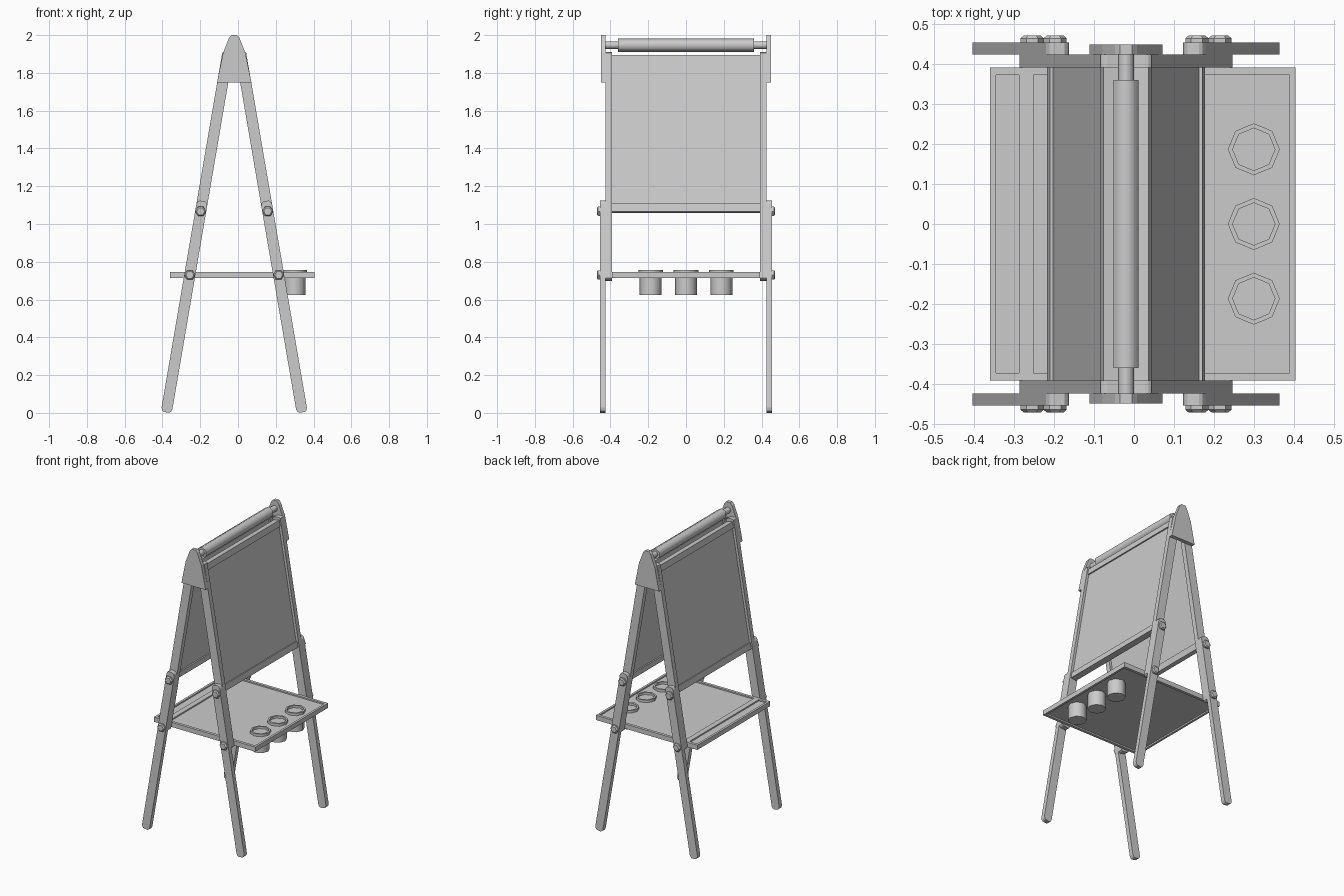
import bpy, bmesh, math
from mathutils import Vector, Matrix

if "Cube" in bpy.data.objects:
    bpy.data.objects.remove(bpy.data.objects["Cube"])

CX = -0.02                      # centre line of the A-frame
U = Vector((-0.171, 1)).normalized()   # direction up the leg in xz
N = Vector((U.y, -U.x))                # outward normal of the leg in xz
FOOT = Vector((0.36, 0.0))             # foot centre, relative to CX


def finish(name, bm):
    bmesh.ops.recalc_face_normals(bm, faces=bm.faces)
    me = bpy.data.meshes.new(name)
    bm.to_mesh(me)
    bm.free()
    ob = bpy.data.objects.new(name, me)
    bpy.context.collection.objects.link(ob)
    return ob


def prism(name, pts, y0, y1):
    """Extrude an xz outline along y."""
    bm = bmesh.new()
    f = bm.faces.new([bm.verts.new((x, y0, z)) for x, z in pts])
    r = bmesh.ops.extrude_face_region(bm, geom=[f])
    vs = [v for v in r['geom'] if isinstance(v, bmesh.types.BMVert)]
    bmesh.ops.translate(bm, verts=vs, vec=(0, y1 - y0, 0))
    return finish(name, bm)


def box(name, x0, x1, y0, y1, z0, z1):
    return prism(name, [(x0, z0), (x1, z0), (x1, z1), (x0, z1)], y0, y1)


def lathe(name, prof, n, mat, phase=0.0, smooth=False):
    """Revolve a (radius, height) profile; zero radii close the ends."""
    bm = bmesh.new()
    vs = [bm.verts.new((r, 0, h)) for r, h in prof]
    es = [bm.edges.new(p) for p in zip(vs, vs[1:])]
    bmesh.ops.spin(bm, geom=vs + es, cent=(0, 0, 0), axis=(0, 0, 1),
                   angle=2 * math.pi, steps=n)
    bmesh.ops.remove_doubles(bm, verts=bm.verts, dist=1e-5)
    bm.transform(mat @ Matrix.Rotation(phase, 4, 'Z'))
    ob = finish(name, bm)
    if smooth:
        bpy.context.view_layer.objects.active = ob
        ob.select_set(True)
        bpy.ops.object.shade_smooth_by_angle(angle=math.radians(62))
        ob.select_set(False)
    return ob


def leg_outline(side, t0, t1, s, c=0.0):
    """Bar outline along the slanted leg, with optional rounded ends."""
    if c:
        ts = [(t0 + c, -s), (t0 + c * .3, -s * .8), (t0, -s * .5), (t0, s * .5),
              (t0 + c * .3, s * .8), (t0 + c, s), (t1 - c, s), (t1 - c * .3, s * .8),
              (t1, s * .5), (t1, -s * .5), (t1 - c * .3, -s * .8), (t1 - c, -s)]
    else:
        ts = [(t0, -s), (t0, s), (t1, s), (t1, -s)]
    out = []
    for t, k in ts:
        p = FOOT + U * t + N * k
        out.append((CX + side * p.x, p.y))
    return out


for side, sn in ((1, "right"), (-1, "left")):
    # drawing board with top and bottom rails
    prism(sn + "_board", leg_outline(side, 1.09, 1.90, 0.012), -0.395, 0.395)
    for t, part in ((1.078, "_bottom_rail"), (1.876, "_top_rail")):
        prism(sn + part, leg_outline(side, t, t + 0.042, 0.02), -0.395, 0.395)
    for e, en in ((1, "_back"), (-1, "_front")):
        # lower and upper legs overlapping side by side
        prism(sn + en + "_lower_leg", leg_outline(side, 0.003, 1.138, 0.029, 0.02),
              e * 0.425, e * 0.455)
        prism(sn + en + "_upper_leg", leg_outline(side, 0.712, 1.937, 0.029, 0.008),
              e * 0.392, e * 0.425)
        # hexagonal bolt heads
        for z in (1.067, 0.73):
            x = CX + side * (0.36 - 0.171 * z)
            m = Matrix.Translation((x, e * 0.455, z)) @ Matrix.Rotation(-e * math.pi / 2, 4, 'X')
            lathe(sn + en + "_bolt", [(0, 0), (0.029, 0), (0.029, 0.01), (0.021, 0.017), (0, 0.017)], 6, m)

# gable plates
half = [(0.091, 1.75), (0.059, 1.905), (0.028, 1.985), (0.015, 2.0)]
gable = [(CX + x, z) for x, z in half] + [(CX - x, z) for x, z in reversed(half)]
for e, en in ((1, "back"), (-1, "front")):
    prism(en + "_gable", gable, e * 0.425, e * 0.45)

# paper roll and its rod
along_y = Matrix.Translation((CX, 0, 1.947)) @ Matrix.Rotation(-math.pi / 2, 4, 'X')
lathe("rod", [(0, -0.43), (0.02, -0.43), (0.02, 0.43), (0, 0.43)], 8, along_y, 0, True)
lathe("paper_roll", [(0, -0.36), (0.036, -0.36), (0.036, 0.36), (0, 0.36)], 6, along_y, math.pi / 6, True)

# tray: thin panel, surrounding rim and divider
ZB, ZT = 0.715, 0.747
box("tray_panel", -0.35, 0.395, -0.38, 0.38, 0.725, 0.738)
for e, en in ((1, "back"), (-1, "front")):
    box("tray_rim_" + en, -0.36, 0.405, e * 0.373, e * 0.392, ZB, ZT)
box("tray_rim_left", -0.36, -0.345, -0.373, 0.373, ZB, ZT)
box("tray_rim_right", 0.39, 0.405, -0.373, 0.373, ZB, ZT)
box("tray_divider", -0.288, -0.252, -0.373, 0.373, 0.73, ZT)

# paint cups with raised rim ring
for y in (-0.187, 0.0, 0.187):
    lathe("cup", [(0, 0.625), (0.058, 0.625), (0.058, 0.738), (0.065, 0.74), (0.065, 0.757),
                  (0.053, 0.757), (0.053, 0.742), (0, 0.742)], 8,
          Matrix.Translation((0.30, y, 0)), 0, True)
